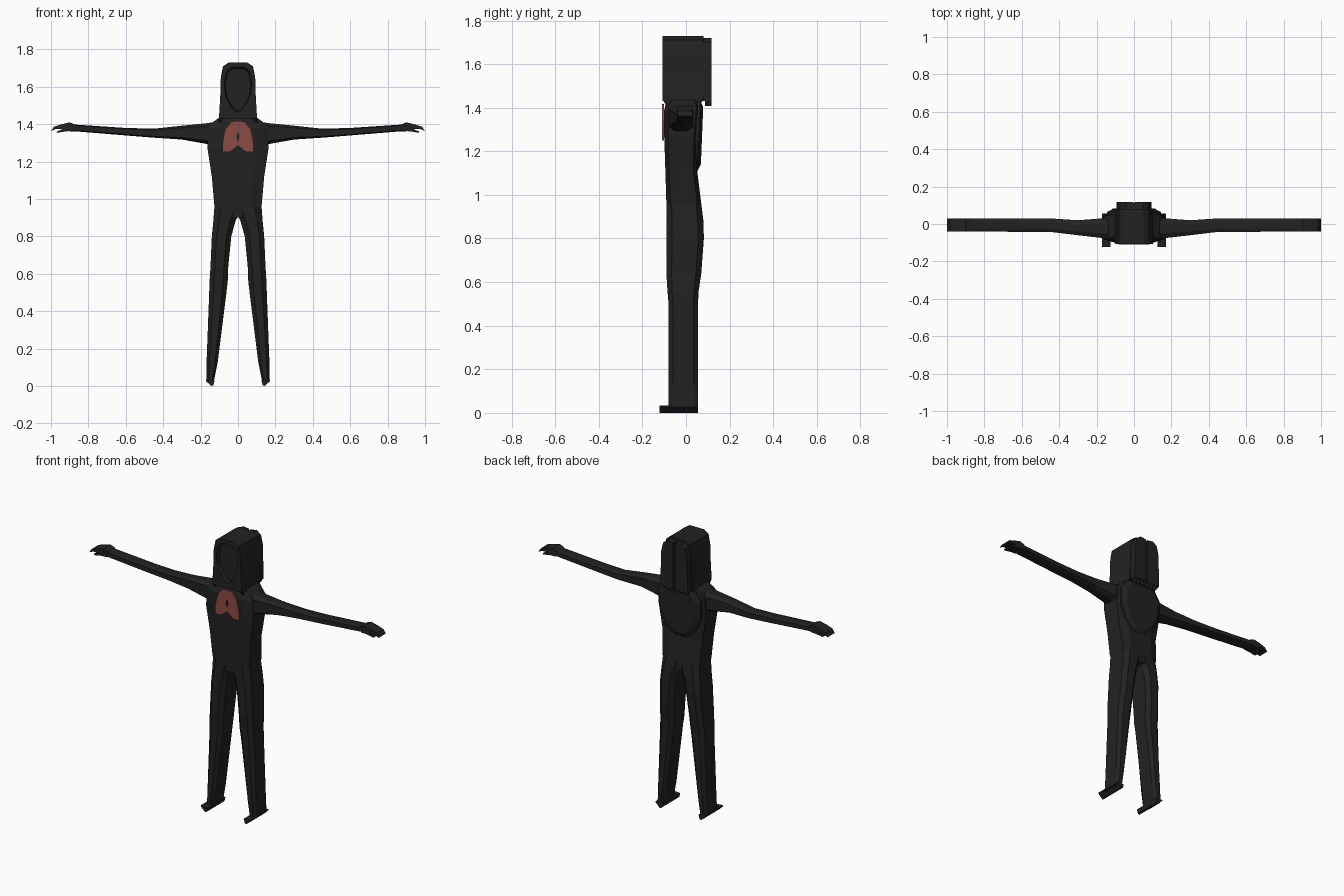
import bpy, bmesh
from mathutils import Vector

if "Cube" in bpy.data.objects:
    bpy.data.objects.remove(bpy.data.objects["Cube"], do_unlink=True)


def material(name, rgb):
    m = bpy.data.materials.new(name)
    m.use_nodes = True
    m.diffuse_color = (*rgb, 1)
    m.node_tree.nodes["Principled BSDF"].inputs["Base Color"].default_value = (*rgb, 1)
    return m


CLOTH = material("charcoal cloth", (0.016, 0.016, 0.016))
RED = material("muted red", (0.26, 0.07, 0.058))


def loft(name, loops, mat=CLOTH, mirror=False):
    """Skin a chain of equal-length point loops and cap both ends."""
    bm = bmesh.new()
    rings = [[bm.verts.new(p) for p in loop] for loop in loops]
    n = len(rings[0])
    for a, b in zip(rings, rings[1:]):
        for i in range(n):
            j = (i + 1) % n
            bm.faces.new((a[i], a[j], b[j], b[i]))
    bm.faces.new(rings[0])
    bm.faces.new(rings[-1])
    bmesh.ops.recalc_face_normals(bm, faces=bm.faces)
    mesh = bpy.data.meshes.new(name)
    bm.to_mesh(mesh)
    bm.free()
    mesh.materials.append(mat)
    ob = bpy.data.objects.new(name, mesh)
    bpy.context.collection.objects.link(ob)
    if mirror:
        ob.modifiers.new("Mirror", 'MIRROR').use_mirror_merge = False
    return ob


def octagon(a0, a1, b0, b1, cut=0.25):
    """Rectangle with its corners cut off."""
    ca, cb = (a1 - a0) * cut, (b1 - b0) * cut * 0.6
    return [(a0 + ca, b0), (a1 - ca, b0), (a1, b0 + cb), (a1, b1 - cb),
            (a1 - ca, b1), (a0 + ca, b1), (a0, b1 - cb), (a0, b0 + cb)]


def upright(sections, cut=0.25):
    return [[(x, y, z) for x, y in octagon(*s, cut)] for z, *s in sections]


def sideways(sections):
    return [[(x, y, z) for y, z in octagon(*s)] for x, *s in sections]


def outline(half, y, centre=0.0, scale=1.0):
    """Closed symmetric front outline from its right half, top to bottom."""
    full = half + [(-x, z) for x, z in reversed(half)]
    return [(x * scale, y, centre + (z - centre) * scale) for x, z in full]


# Trousers: one leg mirrored
loft("legs", upright([
    (0.02, 0.130, 0.168, -0.08, 0.055),
    (0.13, 0.108, 0.168, -0.08, 0.055),
    (0.50, 0.062, 0.154, -0.08, 0.055),
    (0.56, 0.055, 0.152, -0.085, 0.058),
    (0.64, 0.052, 0.147, -0.09, 0.07),
    (0.80, 0.036, 0.140, -0.09, 0.082),
    (0.88, 0.014, 0.132, -0.09, 0.08),
    (0.96, -0.02, 0.126, -0.09, 0.07)]), mirror=True)

# Feet: slanted thin soles with a toe overhang
foot = [(0.125, 0.03), (0.172, 0.034), (0.172, 0.028), (0.143, 0.0), (0.132, 0.004)]
loft("feet", [[(x, y, z) for x, z in foot] for y in (-0.122, 0.055)], mirror=True)

# Torso
loft("torso", upright([
    (0.90, -0.08, 0.08, -0.088, 0.07),
    (0.96, -0.126, 0.126, -0.09, 0.07),
    (1.12, -0.140, 0.140, -0.095, 0.05),
    (1.27, -0.163, 0.163, -0.10, 0.055),
    (1.38, -0.160, 0.160, -0.102, 0.065),
    (1.41, -0.135, 0.135, -0.095, 0.065),
    (1.47, -0.055, 0.055, -0.07, 0.05)], 0.2))

# Shield-shaped cape panel on the upper back
cape = [(0.10, 1.43), (0.145, 1.37), (0.14, 1.25), (0.10, 1.16), (0.045, 1.11)]
loft("back_cape", [outline(cape, 0.03),
                   [(x, y - (1.43 - z) * 0.04, z) for x, y, z in outline(cape, 0.066)],
                   [(x, 0.08 - (1.43 - z) * 0.04, z)
                    for x, y, z in outline(cape, 0, 1.28, 0.82)]])

# Sleeves
loft("arms", sideways([
    (0.10, -0.085, 0.04, 1.28, 1.415),
    (0.17, -0.075, 0.03, 1.295, 1.405),
    (0.30, -0.06, 0.02, 1.318, 1.392),
    (0.45, -0.042, 0.03, 1.328, 1.376),
    (0.60, -0.042, 0.03, 1.340, 1.380),
    (0.87, -0.04, 0.03, 1.362, 1.398),
    (0.90, -0.04, 0.03, 1.362, 1.408)]), mirror=True)

# Hands: flat curved fingers above a shorter thumb
fingers = [(0.87, 1.398), (0.90, 1.410), (0.95, 1.398), (0.985, 1.386),
           (1.0, 1.362), (0.975, 1.374), (0.93, 1.376), (0.88, 1.366)]
thumb = [(0.88, 1.385), (0.93, 1.378), (0.97, 1.360), (0.965, 1.354),
         (0.92, 1.362), (0.88, 1.364)]
for name, shape in (("fingers", fingers), ("thumbs", thumb)):
    loft(name, [[(x, y, z) for x, z in shape] for y in (-0.04, 0.03)], mirror=True)

# Hood with a teardrop opening and recessed face
hood = [(0.05, 1.73), (0.08, 1.71), (0.092, 1.65), (0.095, 1.55), (0.102, 1.43), (0.05, 1.43)]
opening = [(0.035, 1.705), (0.062, 1.68), (0.074, 1.62), (0.066, 1.55), (0.035, 1.49), (0.01, 1.465)]
loft("hood", [outline(hood, 0.08), outline(hood, -0.108), outline(opening, -0.108),
              outline(opening, -0.085, 1.58, 0.92)])

# Raised hood back, split by a shallow centre seam
seam = 0.006
back = [(seam, 1.715), (0.048, 1.72), (0.076, 1.70), (0.09, 1.64), (0.094, 1.43), (seam, 1.43)]
loft("hood_back", [[(x, y, z) for x, z in back] for y in (0.07, 0.118)], mirror=True)
loft("hood_seam", [[(x, y, z) for x, z in
                   ((-0.01, 1.43), (0.01, 1.43), (0.01, 1.71), (-0.01, 1.71))]
                  for y in (0.07, 0.11)])


# Ragged hem: pointed teeth along the sides and back
def tooth(name, centre, along, across, mirror):
    c, a, n = Vector(centre), Vector(along), Vector(across)
    shape = [c - a, c + a, c + Vector((0, 0, -0.028))]
    loft(name, [[p - n for p in shape], [p + n for p in shape]], mirror=mirror)


for i in range(5):
    tooth("side_hem_tooth", (0.094, -0.088 + i * 0.037, 1.435), (0, 0.0185, 0), (0.008, 0, 0), True)
for i in range(3):
    tooth("back_hem_tooth", (0.016 + i * 0.031, 0.102, 1.435), (0.0155, 0, 0), (0, 0.014, 0), True)

# Red chest patch: mirrored arch halves around a dark central gap
patch = [(0.0, 1.418), (0.035, 1.415), (0.065, 1.375), (0.083, 1.30), (0.084, 1.25),
         (0.04, 1.253), (0.0, 1.285), (0.0, 1.31), (0.009, 1.335), (0.0, 1.36)]
loft("chest_patch", [[(x, y, z) for x, z in patch] for y in (-0.109, -0.1)], RED, True)
